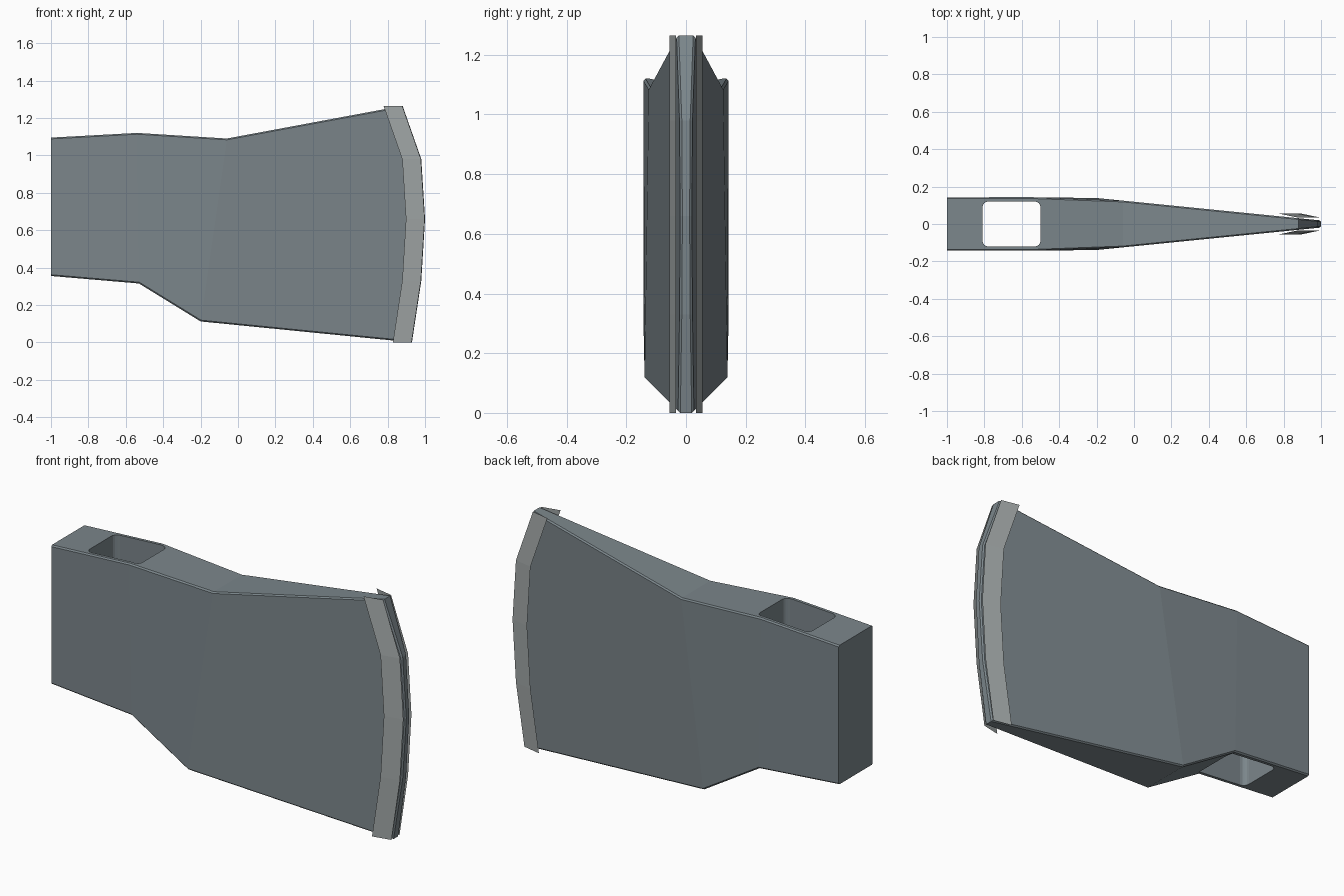
import bpy, bmesh

cube = bpy.data.objects.get("Cube")
if cube:
    bpy.data.objects.remove(cube, do_unlink=True)


def material(name, rgb):
    m = bpy.data.materials.new(name)
    m.use_nodes = True
    m.diffuse_color = (*rgb, 1)
    m.node_tree.nodes["Principled BSDF"].inputs["Base Color"].default_value = (*rgb, 1)
    return m


def add_object(name, bm, mat):
    mesh = bpy.data.meshes.new(name)
    bm.to_mesh(mesh)
    bm.free()
    mesh.materials.append(mat)
    obj = bpy.data.objects.new(name, mesh)
    bpy.context.collection.objects.link(obj)
    return obj


steel = material("blue grey steel", (0.20, 0.24, 0.26))
bright = material("light grey steel", (0.37, 0.40, 0.40))

# Side outline of the head, split in columns so each panel stays flat
top = [(-1, 1.095), (-0.54, 1.12), (-0.06, 1.09)]
bottom = [(-1, 0.355), (-0.53, 0.315), (-0.2, 0.112)]
edge = [(0.88, 1.265), (0.98, 0.98), (1, 0.66), (0.98, 0.33), (0.93, 0)]
outline = top + edge + bottom[::-1]
panels = [(top[i], top[i + 1], bottom[i + 1], bottom[i]) for i in range(2)]
panels.append((top[2], *edge, bottom[2]))


def half_width(x):
    return min(0.143, 0.119 - 0.1 * x)


# Wedge shaped head
bm = bmesh.new()
verts = {(p, s): bm.verts.new((p[0], s * half_width(p[0]), p[1]))
         for p in outline for s in (-1, 1)}
for s in (-1, 1):
    for panel in panels:
        bm.faces.new([verts[p, s] for p in panel])
for a, b in zip(outline, outline[1:] + outline[:1]):
    bm.faces.new((verts[a, -1], verts[b, -1], verts[b, 1], verts[a, 1]))
bmesh.ops.recalc_face_normals(bm, faces=bm.faces)

# Narrow chamfer along the rim, leaving the butt corners sharp
rim = [e for e in bm.edges
       if e.calc_face_angle() > 1 and e.verts[0].co.y * e.verts[1].co.y > 0
       and max(v.co.x for v in e.verts) > -0.99]
bmesh.ops.bevel(bm, geom=rim, offset=0.007, segments=1, affect='EDGES')
bmesh.ops.recalc_face_normals(bm, faces=bm.faces)
head = add_object("axe_head", bm, steel)

# Rounded handle hole cut straight through
bm = bmesh.new()
bmesh.ops.create_cube(bm, size=1)
for v in bm.verts:
    v.co = (-0.655 + v.co.x * 0.31, v.co.y * 0.24, 0.7 + v.co.z * 2)
upright = [e for e in bm.edges if abs(e.verts[0].co.z - e.verts[1].co.z) > 1]
bmesh.ops.bevel(bm, geom=upright, offset=0.03, segments=4, profile=0.5, affect='EDGES')
cutter = add_object("handle_hole_cutter", bm, steel)
cutter.hide_render = True
cut = head.modifiers.new("handle_hole", 'BOOLEAN')
cut.operation = 'DIFFERENCE'
cut.solver = 'EXACT'
cut.object = cutter
bpy.context.view_layer.objects.active = head
bpy.ops.object.modifier_apply(modifier=cut.name)
bpy.data.objects.remove(cutter, do_unlink=True)

# Bright sheet bands beside the cutting edge, leaning in towards it
for side, s in (("right", -1), ("left", 1)):
    bm = bmesh.new()
    rows = [(bm.verts.new((x - 0.102, s * 0.055, z)),
             bm.verts.new((x - 0.002, s * 0.034, z))) for x, z in edge]
    for (a, b), (c, d) in zip(rows, rows[1:]):
        bm.faces.new((a, c, d, b) if s < 0 else (a, b, d, c))
    add_object("edge_band_" + side, bm, bright)
